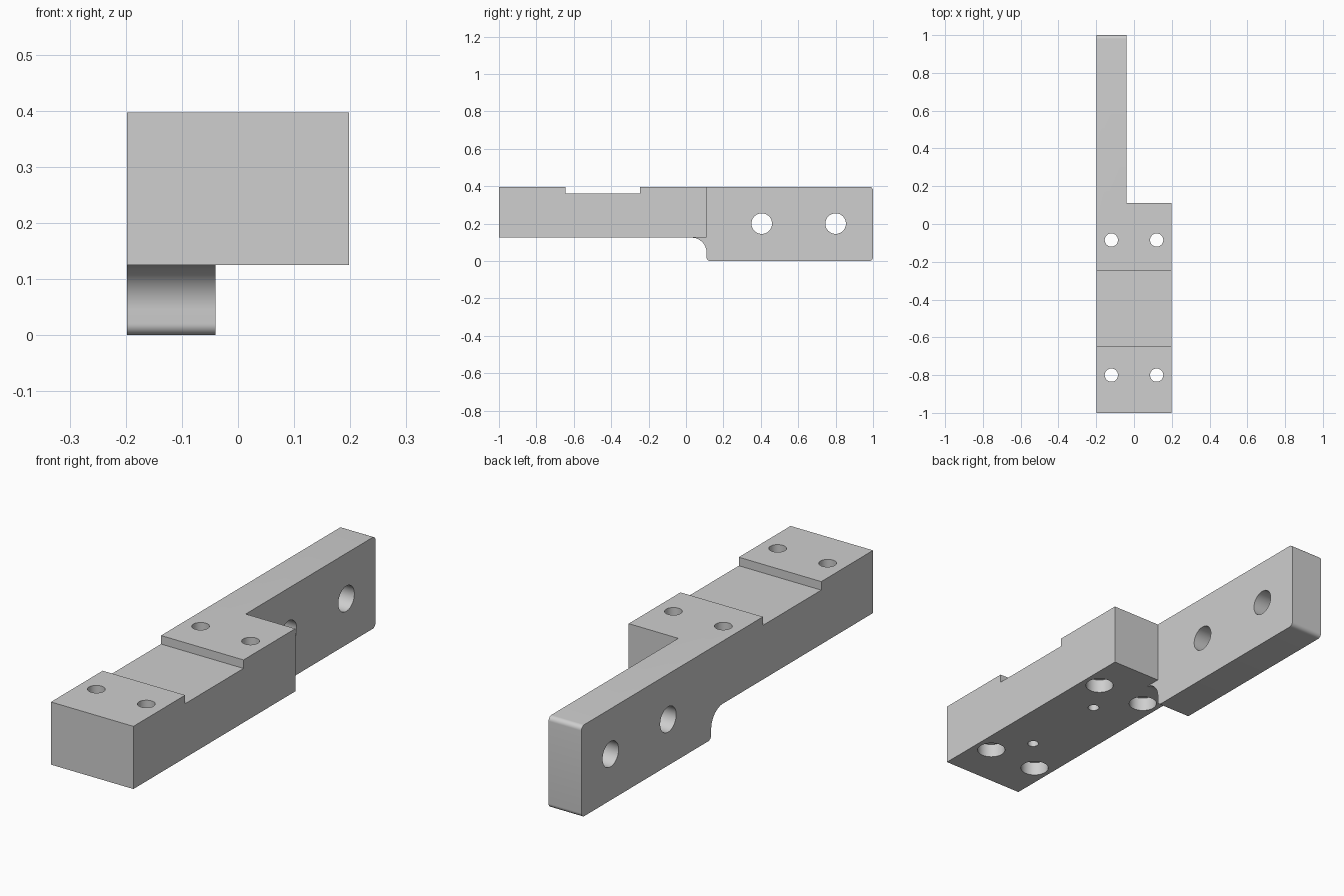
import bpy, bmesh, math
from mathutils import Matrix

cube = bpy.data.objects.get("Cube")
if cube:
    bpy.data.objects.remove(cube, do_unlink=True)

HALF, TAB_X, STEP_Y = 0.198, -0.04, 0.11
TOP, BASE, SLOT_Z = 0.397, 0.125, 0.36
FILLET, ROUND = 0.08, 0.02

grey = bpy.data.materials.new("machined grey")
grey.use_nodes = True
grey.diffuse_color = (0.62, 0.62, 0.62, 1)
grey.node_tree.nodes["Principled BSDF"].inputs["Base Color"].default_value = (0.62, 0.62, 0.62, 1)


def finish(name, bm):
    bmesh.ops.recalc_face_normals(bm, faces=bm.faces)
    mesh = bpy.data.meshes.new(name)
    bm.to_mesh(mesh)
    bm.free()
    obj = bpy.data.objects.new(name, mesh)
    mesh.materials.append(grey)
    bpy.context.collection.objects.link(obj)
    return obj


def prism(name, profile, x0, x1):
    """Extrude a (y, z) profile along x."""
    bm = bmesh.new()
    face = bm.faces.new([bm.verts.new((x0, y, z)) for y, z in profile])
    new = bmesh.ops.extrude_face_region(bm, geom=[face])["geom"]
    verts = [v for v in new if isinstance(v, bmesh.types.BMVert)]
    bmesh.ops.translate(bm, verts=verts, vec=(x1 - x0, 0, 0))
    return finish(name, bm)


def cylinder(name, center, radius, depth, axis="Z"):
    bm = bmesh.new()
    turn = Matrix.Rotation(math.pi / 2, 4, "Y") if axis == "X" else Matrix()
    bmesh.ops.create_cone(bm, cap_ends=True, segments=48, radius1=radius, radius2=radius,
                          depth=depth, matrix=Matrix.Translation(center) @ turn)
    return finish(name, bm)


def arc(cy, cz, r, start, end, steps=8):
    angles = [math.radians(start + (end - start) * i / steps) for i in range(steps + 1)]
    return [(cy + r * math.cos(a), cz + r * math.sin(a)) for a in angles]


def cut(body, cutter):
    cutter.hide_render = True
    mod = body.modifiers.new("cut", "BOOLEAN")
    mod.operation, mod.solver, mod.object = "DIFFERENCE", "EXACT", cutter
    bpy.context.view_layer.objects.active = body
    bpy.ops.object.modifier_apply(modifier=mod.name)
    bpy.data.objects.remove(cutter, do_unlink=True)


# Side profile: slotted block, concave fillet, rounded mounting tab
profile = [(-1, TOP), (-1, BASE)]
profile += arc(STEP_Y - FILLET, BASE - FILLET, FILLET, 90, 0, 16)
profile += arc(STEP_Y + ROUND, ROUND, ROUND, 180, 270)
profile += arc(1 - ROUND, ROUND, ROUND, -90, 0)
profile += arc(1 - ROUND, TOP - ROUND, ROUND, 0, 90)
profile += [(-0.245, TOP), (-0.245, SLOT_Z), (-0.645, SLOT_Z), (-0.645, TOP)]
bracket = prism("mounting_bracket", profile, -HALF, HALF)

# Clear the space beside the tab and under the block
y0 = STEP_Y - FILLET
side = [(y0, -0.5), (1.2, -0.5), (1.2, 1), (STEP_Y, 1), (STEP_Y, BASE), (y0, BASE)]
cut(bracket, prism("side_cutter", side, TAB_X, 0.5))

# Counterbored bolt holes through the block
for y in (-0.80, -0.085):
    for x in (-0.12, 0.12):
        cut(bracket, cylinder("bolt_cutter", (x, y, 0.3), 0.035, 1))
        cut(bracket, cylinder("counterbore_cutter", (x, y, BASE - 0.04), 0.058, 0.2))

# Blind dowel holes underneath
for y in (-0.645, -0.246):
    cut(bracket, cylinder("dowel_cutter", (0.018, y, BASE), 0.023, 0.24))

# Cross holes through the tab
for y in (0.405, 0.80):
    cut(bracket, cylinder("cross_cutter", (-0.12, y, 0.2), 0.055, 0.6, "X"))

# Smooth the curved walls, keep machined edges sharp
bpy.ops.object.select_all(action="DESELECT")
bracket.select_set(True)
bpy.context.view_layer.objects.active = bracket
bpy.ops.object.shade_smooth_by_angle(angle=math.radians(30))
